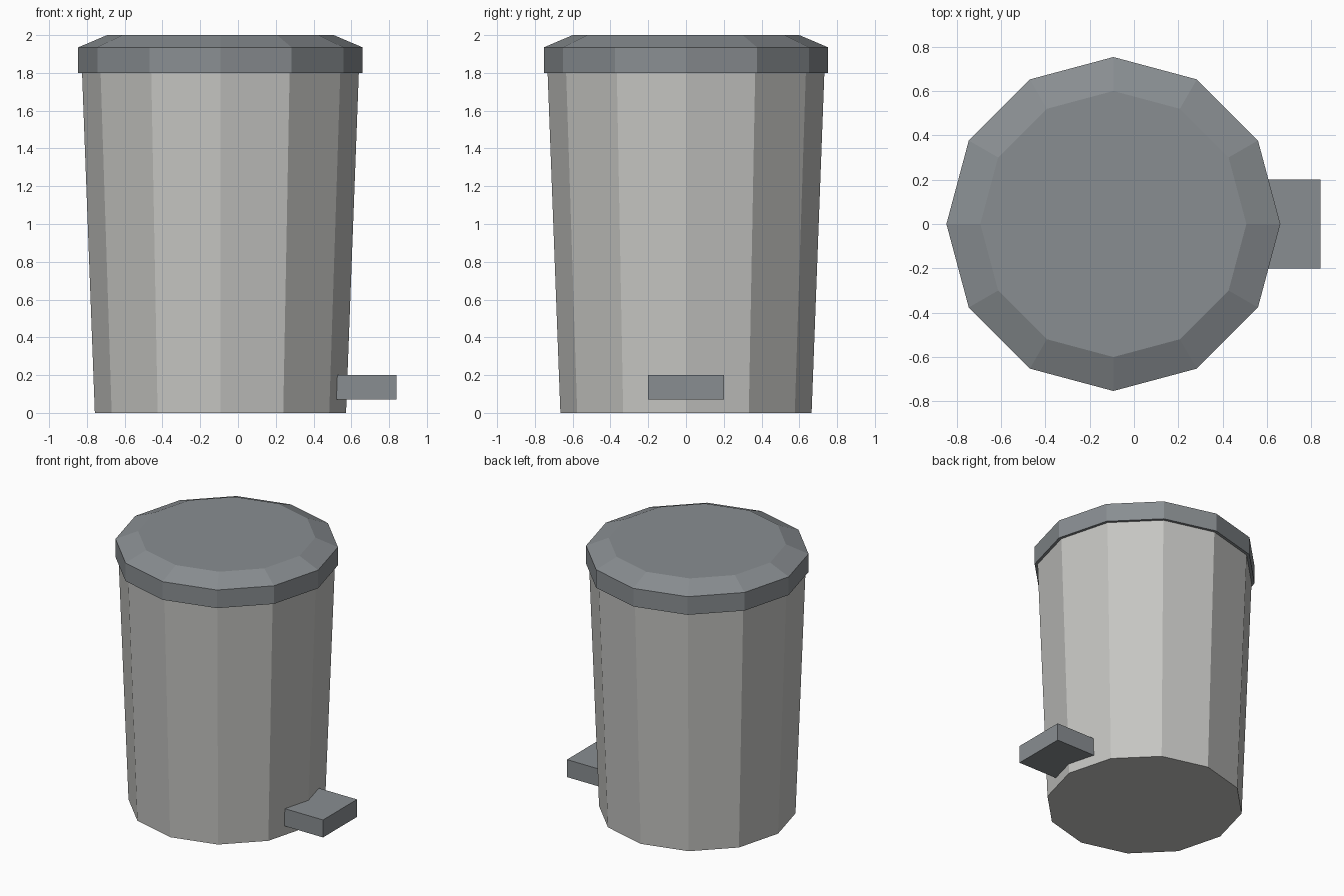
import bpy
import bmesh
from math import cos, sin, tau

cube = bpy.data.objects.get("Cube")
if cube:
    bpy.data.objects.remove(cube, do_unlink=True)

SIDES = 12
AXIS_X = -0.093  # bin axis, offset to make room for the pedal


def make_material(name, colour):
    mat = bpy.data.materials.new(name)
    mat.use_nodes = True
    mat.diffuse_color = colour
    mat.node_tree.nodes["Principled BSDF"].inputs["Base Color"].default_value = colour
    return mat


def finish(name, bm, mat):
    bmesh.ops.recalc_face_normals(bm, faces=bm.faces)
    mesh = bpy.data.meshes.new(name)
    bm.to_mesh(mesh)
    bm.free()
    mesh.materials.append(mat)
    obj = bpy.data.objects.new(name, mesh)
    bpy.context.collection.objects.link(obj)
    return obj


def turned(name, profile, mat):
    """Closed faceted solid from (radius, height) rings."""
    bm = bmesh.new()
    rings = [[bm.verts.new((r * cos(tau * i / SIDES), r * sin(tau * i / SIDES), z))
              for i in range(SIDES)] for r, z in profile]
    for low, high in zip(rings, rings[1:]):
        for i in range(SIDES):
            j = (i + 1) % SIDES
            bm.faces.new((low[i], low[j], high[j], high[i]))
    bm.faces.new(rings[0])
    bm.faces.new(rings[-1])
    obj = finish(name, bm, mat)
    obj.location.x = AXIS_X
    return obj


def box(name, low, high, mat):
    bm = bmesh.new()
    bmesh.ops.create_cube(bm, size=1)
    for v in bm.verts:
        v.co = [b if c > 0 else a for c, a, b in zip(v.co, low, high)]
    return finish(name, bm, mat)


light_grey = make_material("light grey", (0.56, 0.56, 0.54, 1))
slate_grey = make_material("slate grey", (0.25, 0.27, 0.285, 1))

# Tapered bin body
turned("bin_body", [(0.665, 0), (0.733, 1.81)], light_grey)

# Bevelled lid overhanging the body
turned("lid", [(0.753, 1.8), (0.753, 1.935), (0.6, 2)], slate_grey)

# Foot pedal
box("foot_pedal", (0.44, -0.2, 0.07), (0.84, 0.2, 0.2), slate_grey)
